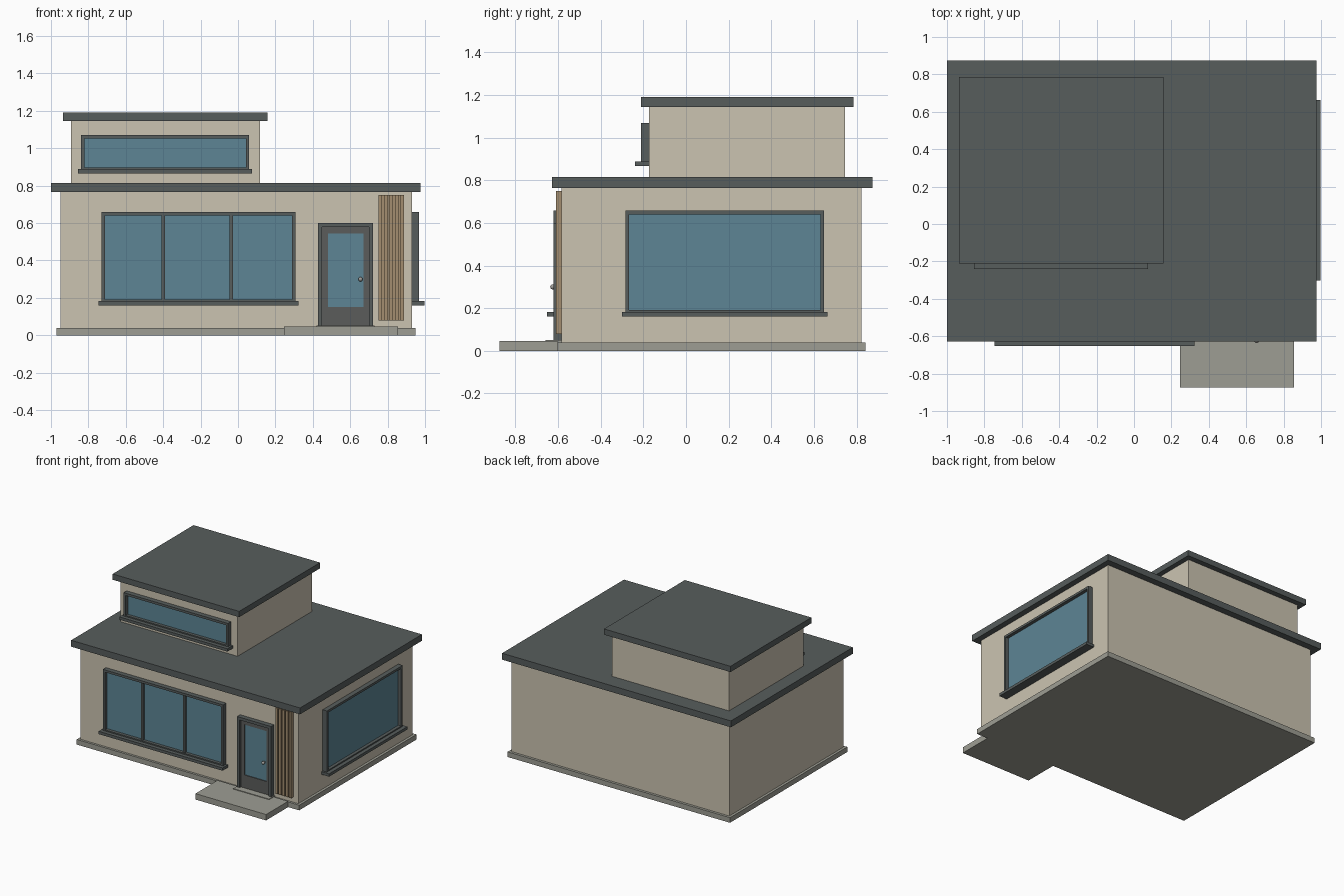
import bpy, bmesh
from mathutils import Matrix, Vector

cube = bpy.data.objects.get("Cube")
if cube:
    bpy.data.objects.remove(cube, do_unlink=True)


def material(name, rgb):
    m = bpy.data.materials.new(name)
    m.use_nodes = True
    m.diffuse_color = (*rgb, 1)
    m.node_tree.nodes["Principled BSDF"].inputs["Base Color"].default_value = (*rgb, 1)
    return m


wall = material("cream wall", (0.60, 0.55, 0.44))
trim = material("slate trim", (0.095, 0.11, 0.108))
glass = material("blue glass", (0.11, 0.235, 0.30))
stone = material("grey stone", (0.34, 0.34, 0.295))
wood = material("brown wood", (0.37, 0.27, 0.16))
door = material("door grey", (0.105, 0.107, 0.105))
metal = material("handle metal", (0.35, 0.34, 0.32))


def finish(name, bm, mat):
    mesh = bpy.data.meshes.new(name)
    bm.to_mesh(mesh)
    bm.free()
    mesh.materials.append(mat)
    obj = bpy.data.objects.new(name, mesh)
    bpy.context.collection.objects.link(obj)
    return obj


def boxes(name, mat, *spans):
    """One object from boxes given as (x0, x1, y0, y1, z0, z1)."""
    bm = bmesh.new()
    for x0, x1, y0, y1, z0, z1 in spans:
        centre = Vector((x0 + x1, y0 + y1, z0 + z1)) / 2
        size = (abs(x1 - x0), abs(y1 - y0), z1 - z0, 1)
        bmesh.ops.create_cube(bm, size=1, matrix=Matrix.Translation(centre) @ Matrix.Diagonal(size))
    return finish(name, bm, mat)


def on_front(plane):
    return lambda u0, u1, d0, d1, z0, z1: (u0, u1, plane - d1, plane - d0, z0, z1)


def on_left(plane):
    return lambda u0, u1, d0, d1, z0, z1: (plane + d0, plane + d1, u0, u1, z0, z1)


def window(name, place, u0, u1, z0, z1, mullions=(), t=0.018, depth=0.037):
    """Raised frame, recessed pane, mullions and a projecting sill."""
    bars = [(u0, u0 + t, 0, depth, z0, z1), (u1 - t, u1, 0, depth, z0, z1),
            (u0 + t, u1 - t, 0, depth, z1 - t, z1), (u0 + t, u1 - t, 0, depth, z0, z0 + t / 2)]
    bars += [(m - t / 2, m + t / 2, 0, depth - 0.008, z0, z1 - t) for m in mullions]
    boxes(name + "_frame", trim, *[place(*b) for b in bars])
    boxes(name + "_glass", glass, place(u0 + t, u1 - t, 0, 0.012, z0 + t / 2, z1 - t))
    boxes(name + "_sill", trim, place(u0 - 0.016, u1 + 0.016, 0, 0.067, z0 - 0.022, z0))


# Base, walls and flat roofs
FRONT, SIDE, UPPER = -0.585, 0.93, -0.173
boxes("foundation", stone, (-0.97, 0.95, -0.603, 0.843, 0, 0.04))
boxes("front_step", stone, (0.245, 0.855, -0.875, -0.603, 0, 0.046))
boxes("lower_walls", wall, (-0.95, SIDE, FRONT, 0.823, 0.04, 0.765))
boxes("lower_roof", trim, (-1, 0.975, -0.628, 0.875, 0.765, 0.815))
boxes("upper_walls", wall, (-0.893, 0.118, UPPER, 0.745, 0.815, 1.145))
boxes("upper_roof", trim, (-0.935, 0.157, -0.21, 0.787, 1.145, 1.19))

# Windows
front = on_front(FRONT)
window("front_window", front, -0.73, 0.307, 0.182, 0.658, (-0.4, -0.037))
window("side_window", on_left(SIDE), -0.285, 0.648, 0.182, 0.658)
window("upper_window", on_front(UPPER), -0.84, 0.06, 0.888, 1.07)

# Door frame, leaf with a glass panel, threshold and knob
boxes("door_frame", trim, *[front(*b) for b in (
    (0.428, 0.45, 0, 0.037, 0.04, 0.6), (0.7, 0.722, 0, 0.037, 0.04, 0.6),
    (0.45, 0.7, 0, 0.037, 0.578, 0.6))])
boxes("door_leaf", door, *[front(*b) for b in (
    (0.45, 0.48, 0, 0.022, 0.05, 0.578), (0.67, 0.7, 0, 0.022, 0.05, 0.578),
    (0.48, 0.67, 0, 0.022, 0.05, 0.152), (0.48, 0.67, 0, 0.022, 0.545, 0.578))])
boxes("door_glass", glass, front(0.48, 0.67, 0, 0.016, 0.152, 0.545))
boxes("door_threshold", stone, front(0.42, 0.73, 0, 0.075, 0.04, 0.051))

bm = bmesh.new()
bmesh.ops.create_uvsphere(bm, u_segments=16, v_segments=10, radius=0.012,
                          matrix=Matrix.Translation((0.655, FRONT - 0.04, 0.3)))
bmesh.ops.create_cone(bm, cap_ends=True, segments=12, radius1=0.005, radius2=0.005, depth=0.02,
                      matrix=Matrix.Translation((0.655, FRONT - 0.03, 0.3)) @ Matrix.Rotation(1.5708, 4, 'X'))
for f in bm.faces:
    f.smooth = len(f.verts) < 5
finish("door_knob", bm, metal)

# Vertical wood slats over a thin backing
x0, x1, count = 0.75, 0.887, 5
pitch = (x1 - x0 + 0.01) / count
slats = [front(x0 + i * pitch, x0 + (i + 1) * pitch - 0.01, 0.01, 0.026, 0.08, 0.75) for i in range(count)]
boxes("wood_backing", wood, front(x0, x1, 0, 0.01, 0.08, 0.75))
boxes("wood_slats", wood, *slats)
